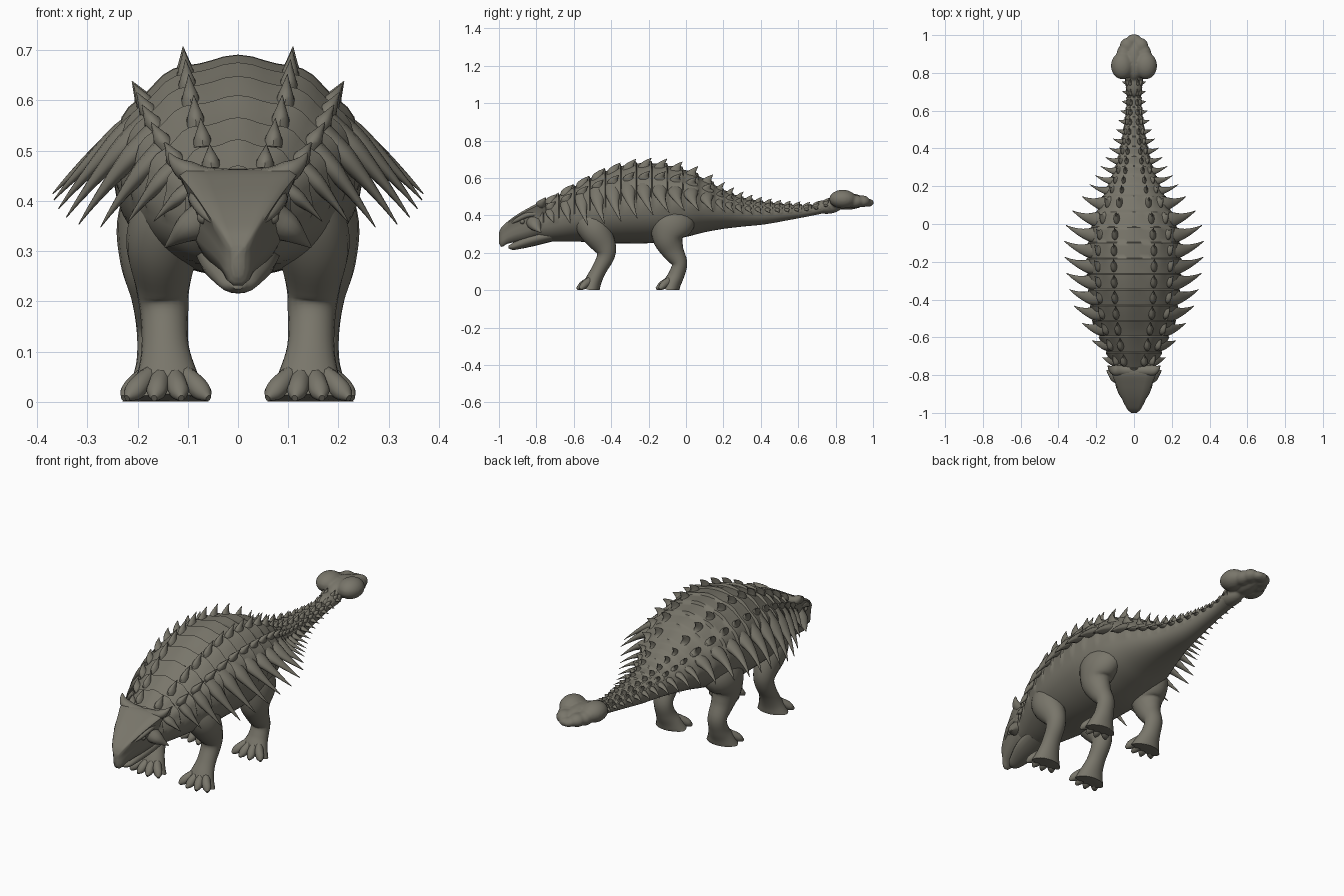
import bpy, bmesh, math
from mathutils import Vector, Matrix

if "Cube" in bpy.data.objects:
    bpy.data.objects.remove(bpy.data.objects["Cube"])

hide = bpy.data.materials.new("olive_grey_hide")
hide.use_nodes = True
colour = (0.19, 0.18, 0.145, 1)
hide.diffuse_color = colour
hide.node_tree.nodes["Principled BSDF"].inputs["Base Color"].default_value = colour
parts = []


def finish(name, bm, mirror=False):
    bmesh.ops.recalc_face_normals(bm, faces=bm.faces[:])
    mesh = bpy.data.meshes.new(name)
    bm.to_mesh(mesh)
    bm.free()
    mesh.materials.append(hide)
    obj = bpy.data.objects.new(name, mesh)
    bpy.context.collection.objects.link(obj)
    if mirror:
        obj.modifiers.new("Mirror", 'MIRROR').use_mirror_merge = False
    parts.append(obj)
    return obj


def spline(rows, steps):
    """Smooth samples through rows of any width."""
    p = [Vector(r) for r in rows]
    p = [p[0] * 2 - p[1]] + p + [p[-1] * 2 - p[-2]]
    out = []
    for i in range(1, len(p) - 2):
        a, b, c, d = p[i - 1:i + 3]
        for s in range(steps):
            t = s / steps
            out.append(b + (c - a) * (t / 2) + (a * 2 - b * 5 + c * 4 - d) * (t * t / 2)
                       + (b * 3 - a - c * 3 + d) * (t ** 3 / 2))
    return out + [p[-2]]


def lookup(samples, y):
    """Interpolate a sample table on its first column."""
    for a, b in zip(samples, samples[1:]):
        if y <= b[0]:
            return a.lerp(b, max(0, (y - a[0]) / (b[0] - a[0])))
    return samples[-1]


def loft(bm, rings):
    rows = [[bm.verts.new(p) for p in ring] for ring in rings]
    n = len(rows[0])
    for a, b in zip(rows, rows[1:]):
        for i in range(n):
            bm.faces.new((a[i], a[(i + 1) % n], b[(i + 1) % n], b[i]))
    bm.faces.new(rows[0])
    bm.faces.new(rows[-1])


def tube(bm, rows, ref, steps=4, sides=12):
    """Tapered tube; each row is x, y, z, radius along ref, other radius."""
    s = spline(rows, steps)
    rings = []
    for i, r in enumerate(s):
        tan = Vector((s[min(i + 1, len(s) - 1)] - s[max(i - 1, 0)])[:3]).normalized()
        u = Vector(ref)
        u = (u - tan * u.dot(tan)).normalized()
        v = tan.cross(u)
        ring = []
        for k in range(sides):
            a = math.tau * k / sides
            p = Vector(r[:3]) + u * (r[3] * math.cos(a)) + v * (r[4] * math.sin(a))
            p.z = max(p.z, 0)
            ring.append(p)
        rings.append(ring)
    loft(bm, rings)


# Trunk, neck and tail: y, half width, underside, top
trunk = spline([(-.84, .075, .29, .41), (-.76, .105, .265, .46), (-.68, .145, .26, .51),
                (-.58, .188, .26, .562), (-.45, .225, .252, .628), (-.3, .243, .25, .672),
                (-.15, .245, .255, .674), (0, .22, .285, .64), (.1, .182, .31, .592),
                (.2, .14, .328, .537), (.3, .1, .34, .496), (.42, .07, .352, .472),
                (.55, .048, .375, .458), (.68, .038, .4, .455), (.8, .05, .425, .49)], 8)


def surface(y, deg, lift=0):
    _, w, low, top = lookup(trunk, y)
    mid = low + (top - low) * .46
    c, s = math.cos(math.radians(deg)), math.sin(math.radians(deg))
    e = 2 / 2.12
    x = math.copysign(abs(c) ** e, c) * (w + lift)
    z = s ** e * (top - mid + lift) if s > 0 else s * (mid - low)
    return Vector((x, y, mid + z))


# Armour bands get shorter along the tail
bands = [-.84, -.76]
while bands[-1] < .74:
    bands.append(bands[-1] + (.083 if bands[-1] < .08 else .052))

bm = bmesh.new()
rings = []
for a, b in zip(bands, bands[1:]):
    size = .016 if a < .1 else .008
    for f in (0, .25, .5, .75, .93):
        ring = []
        for k in range(64):
            deg = k * 360 / 64
            fade = max(0, min(1, math.sin(math.radians(deg)) * 3 + .3))
            tile = .7 + .3 * math.cos(math.radians(deg * 12))
            ring.append(surface(a + (b - a) * f, deg, size * f ** 1.3 * fade * tile))
        rings.append(ring)
loft(bm, rings)
finish("armoured_trunk_and_tail", bm)

# Side spike tips by y: reach outward, drop
reach = spline([(-.8, .03, .03), (-.7, .045, .055), (-.6, .065, .1), (-.5, .095, .135),
                (-.35, .115, .145), (-.2, .125, .125), (-.05, .13, .1), (.08, .1, .08),
                (.2, .08, .05), (.35, .055, .03), (.5, .03, .015), (.75, .012, .006)], 4)


def spike(bm, root, offset, base, thin, hook):
    """Broad-based keel that narrows to a hooked tip."""
    rows = []
    for t, r in ((-.35, 1.05), (0, .95), (.25, .7), (.5, .45), (.8, .2), (1, .04)):
        p = root + offset * t + hook * (t * (1 - t))
        rows.append((*p, base * r, base * r * thin))
    tube(bm, rows, (0, 1, 0), 2, 12)


bm = bmesh.new()
for a, b in zip(bands[1:], bands[2:]):
    y = a + (b - a) * .45
    _, out, drop = lookup(reach, y)
    spike(bm, surface(y, 20), Vector((out + .01, out * .4, -drop)),
          (b - a) * .5 * min(1, .45 + out * 5), .62, Vector((.02, -.1, .06)) * out * 3)
finish("side_spikes", bm, True)

# Low keels in rows along the back
for name, deg, lean in (("back_keels", 66, Vector((.08, .75, 1))),
                        ("shoulder_keels", 41, Vector((.45, .6, .75)))):
    bm = bmesh.new()
    for a, b in zip(bands[1:], bands[2:]):
        y = a + (b - a) * .5
        height = .014 + .034 * min(1, lookup(trunk, y)[1] / .2)
        spike(bm, surface(y, deg), lean * height, (b - a) * .42, .55,
              Vector((0, -height * .5, 0)))
    finish(name, bm, True)

# Legs: paths use x, y, z, sideways radius, fore-and-aft radius
legs = {"front": [(.07, -.53, .46, .05, .07), (.125, -.515, .39, .07, .092),
                  (.148, -.485, .32, .075, .085), (.15, -.435, .235, .055, .062),
                  (.147, -.43, .18, .048, .047), (.145, -.465, .11, .047, .04),
                  (.141, -.495, .05, .062, .044), (.14, -.512, .0, .082, .05)],
        "hind": [(.06, -.05, .5, .05, .08), (.125, -.06, .42, .075, .115),
                 (.158, -.078, .36, .082, .12), (.165, -.095, .28, .07, .085),
                 (.16, -.07, .21, .053, .06), (.155, -.035, .145, .047, .042),
                 (.152, -.05, .085, .05, .042), (.149, -.072, .04, .066, .046),
                 (.147, -.088, .0, .084, .05)]}
for name, path in legs.items():
    bm = bmesh.new()
    tube(bm, path, (1, 0, 0), 5, 20)
    finish(name + "_legs", bm, True)
    # Splayed toes with blunt claws
    bm = bmesh.new()
    x, y = path[-1][:2]
    for k in (-1.5, -.5, .5, 1.5):
        dx, dy = k * .036, -.07 + abs(k) * .014
        tube(bm, [(x + dx * .45, y + .015, .06, .018, .022), (x + dx, y + dy * .5, .034, .021, .022),
                  (x + dx * 1.3, y + dy * .85, .018, .019, .017),
                  (x + dx * 1.5, y + dy * 1.12, .007, .006, .007)], (1, 0, 0), 4, 10)
    finish(name + "_toes", bm, True)

# Skull: flat triangular shield on top, narrower cheeks, hooked beak
bm = bmesh.new()
half = [(0, .97), (.55, .97), (.9, .985), (1, .92), (.86, .72), (.8, .5), (.8, .3),
        (.62, .08), (.3, 0), (0, 0)]
section = half + [(-x, z) for x, z in half[-2:0:-1]]
skull = spline([(-.74, .1, .3, .45), (-.785, .118, .285, .468), (-.85, .095, .268, .438),
                (-.91, .071, .258, .402), (-.955, .05, .248, .368), (-.985, .032, .232, .34),
                (-1, .014, .25, .31)], 4)
loft(bm, [[Vector((w * x, y, low + (top - low) * z)) for x, z in section]
          for y, w, low, top in skull])
finish("skull", bm)

bm = bmesh.new()
tube(bm, [(0, -.72, .295, .085, .035), (0, -.82, .272, .073, .037), (0, -.89, .247, .05, .027),
          (0, -.925, .233, .034, .018), (0, -.948, .232, .012, .008)], (1, 0, 0), 4, 16)
finish("lower_jaw", bm)

# Crest rim with rear horns, cheek horns and brow ridges
bm = bmesh.new()
tube(bm, [(0, -.775, .447, .025, .016), (.06, -.775, .449, .025, .018),
          (.1, -.775, .458, .028, .022), (.124, -.765, .475, .016, .013),
          (.138, -.75, .495, .002, .002)], (0, 1, 0))
tube(bm, [(.07, -.81, .36, .045, .04), (.1, -.805, .345, .034, .029),
          (.125, -.79, .325, .017, .014), (.145, -.775, .308, .002, .002)], (0, 1, 0))
tube(bm, [(.083, -.8, .41, .015, .015), (.08, -.85, .402, .018, .015),
          (.065, -.9, .378, .014, .012), (.048, -.935, .358, .006, .005)], (1, 0, 0))
finish("horns_and_brows", bm, True)

bm = bmesh.new()
bmesh.ops.create_uvsphere(bm, u_segments=12, v_segments=8, radius=.013,
                          matrix=Matrix.Translation((.069, -.875, .367)))
finish("eyes", bm, True)

# Tail club: fused lobes
bm = bmesh.new()
for centre, size in (((.062, .838, .487), (.06, .072, .05)), ((.036, .94, .475), (.04, .045, .032)),
                     ((0, .86, .475), (.05, .1, .045)), ((.008, .972, .468), (.032, .032, .022)),
                     ((0, .75, .445), (.046, .08, .037)), ((.052, .9, .475), (.04, .05, .035))):
    bmesh.ops.create_uvsphere(bm, u_segments=24, v_segments=16, radius=1,
                              matrix=Matrix.Translation(centre) @ Matrix.Diagonal((*size, 1)))
club = finish("tail_club", bm, True)
remesh = club.modifiers.new("Fuse", 'REMESH')
remesh.mode, remesh.voxel_size, remesh.use_smooth_shade = 'VOXEL', .007, True
soft = club.modifiers.new("Soften", 'SMOOTH')
soft.factor, soft.iterations = .5, 3

# Smooth shading with crisp armour edges
for obj in bpy.context.selected_objects:
    obj.select_set(False)
for obj in parts:
    obj.select_set(True)
bpy.context.view_layer.objects.active = parts[0]
bpy.ops.object.shade_smooth_by_angle(angle=math.radians(50))
